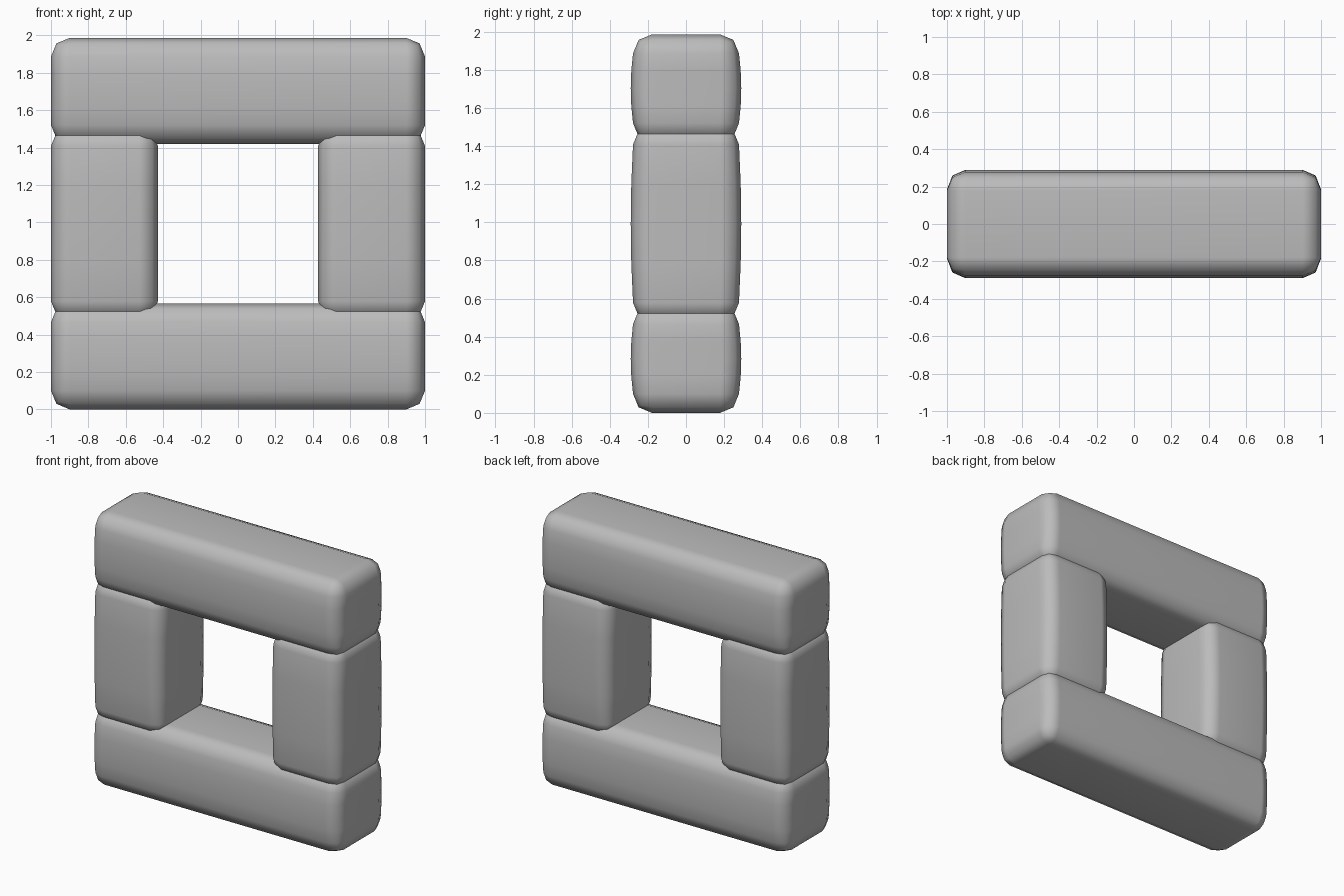
import bpy, bmesh

old = bpy.data.objects.get("Cube")
if old:
    bpy.data.objects.remove(old, do_unlink=True)

# Single plain grey
grey = bpy.data.materials.new("stone_grey")
grey.use_nodes = True
colour = (0.5, 0.5, 0.5, 1)
grey.diffuse_color = colour
grey.node_tree.nodes["Principled BSDF"].inputs["Base Color"].default_value = colour

HALF_DEPTH = 0.278
BULGE = 0.012
ROUNDING = 0.1


def block(name, centre, half_x, half_z):
    """Rounded block whose front and back swell towards mid height."""
    bm = bmesh.new()
    bmesh.ops.create_cube(bm, size=2)
    bmesh.ops.scale(bm, vec=(half_x, HALF_DEPTH, half_z), verts=bm.verts)
    bmesh.ops.bevel(bm, geom=bm.edges[:], offset=ROUNDING, segments=2,
                    profile=0.5, affect='EDGES')
    # Loops across the height carry the swelling
    flat = half_z - ROUNDING
    for t in (-0.5, 0, 0.5):
        bmesh.ops.bisect_plane(bm, geom=bm.verts[:] + bm.edges[:] + bm.faces[:],
                               plane_co=(0, 0, t * flat), plane_no=(0, 0, 1))
    for v in bm.verts:
        swell = max(0, 1 - (v.co.z / flat) ** 2)
        v.co.y *= 1 + BULGE / HALF_DEPTH * swell
    bmesh.ops.recalc_face_normals(bm, faces=bm.faces)
    for f in bm.faces:
        f.smooth = True
    mesh = bpy.data.meshes.new(name)
    bm.to_mesh(mesh)
    bm.free()
    mesh.materials.append(grey)
    obj = bpy.data.objects.new(name, mesh)
    obj.location = centre
    bpy.context.collection.objects.link(obj)
    # Keep the broad faces flat and shade only the rounded edges
    obj.modifiers.new("flat_faces", 'WEIGHTED_NORMAL')
    return obj


# Lintel and sill
block("top_beam", (0, 0, 1.703), 1.0, 0.283)
block("bottom_beam", (0, 0, 0.283), 1.0, 0.283)

# Uprights, tucked slightly into both beams
for side, name in ((1, "left_post"), (-1, "right_post")):
    block(name, (side * 0.714, 0, 0.993), 0.286, 0.515)
